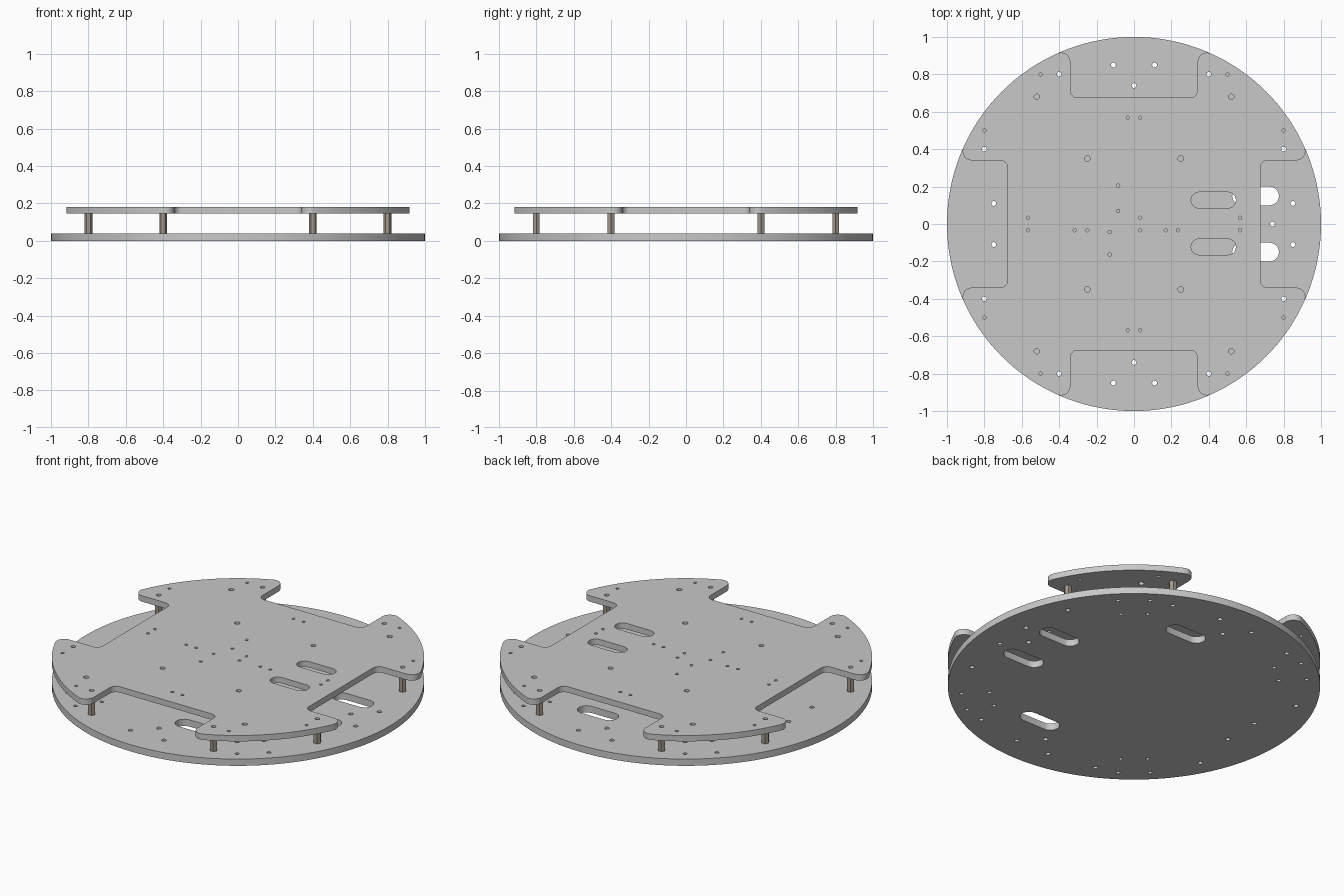
import bpy, bmesh, math
from math import pi, cos, sin, atan2, sqrt

if "Cube" in bpy.data.objects:
    bpy.data.objects.remove(bpy.data.objects["Cube"])


def material(name, rgb):
    m = bpy.data.materials.new(name)
    m.diffuse_color = (*rgb, 1)
    m.use_nodes = True
    m.node_tree.nodes["Principled BSDF"].inputs["Base Color"].default_value = m.diffuse_color
    return m


GREY = material("light grey plate", (0.58, 0.58, 0.58))
METAL = material("warm metal", (0.36, 0.32, 0.27))


def arc(cx, cy, r, a0, a1, n):
    return [(cx + r * cos(a0 + (a1 - a0) * k / n), cy + r * sin(a0 + (a1 - a0) * k / n))
            for k in range(n + 1)]


def circle(x, y, r, n=14):
    return arc(x, y, r, 0, 2 * pi, n)[:-1]


def slot(x0, x1, y0, y1):
    r, y = (y1 - y0) / 2, (y0 + y1) / 2
    return arc(x0 + r, y, r, pi / 2, 1.5 * pi, 10) + arc(x1 - r, y, r, -pi / 2, pi / 2, 10)


def plate(name, loops, z0, z1, mat):
    """Extrude an outline with inner holes between two heights."""
    cu = bpy.data.curves.new(name, 'CURVE')
    cu.dimensions, cu.fill_mode, cu.extrude = '2D', 'BOTH', (z1 - z0) / 2
    for pts in loops:
        s = cu.splines.new('POLY')
        s.points.add(len(pts) - 1)
        for p, (x, y) in zip(s.points, pts):
            p.co = (x, y, 0, 1)
        s.use_cyclic_u = True
    ob = bpy.data.objects.new(name, cu)
    bpy.context.collection.objects.link(ob)
    bpy.ops.object.select_all(action='DESELECT')
    ob.select_set(True)
    bpy.context.view_layer.objects.active = ob
    bpy.ops.object.convert(target='MESH')
    ob = bpy.context.view_layer.objects.active
    bm = bmesh.new()
    bm.from_mesh(ob.data)
    bmesh.ops.remove_doubles(bm, verts=bm.verts, dist=1e-5)
    bmesh.ops.translate(bm, verts=bm.verts, vec=(0, 0, (z0 + z1) / 2))
    bmesh.ops.recalc_face_normals(bm, faces=bm.faces)
    bm.to_mesh(ob.data)
    bm.free()
    ob.data.materials.clear()
    ob.data.materials.append(mat)
    bpy.ops.object.shade_smooth_by_angle(angle=math.radians(30))
    return ob


def mirrored(x, y):
    return [(sx * x, sy * y) for sx in (1, -1) for sy in (1, -1)]


posts = mirrored(0.8, 0.4) + mirrored(0.4, 0.8)
post_holes = [circle(x, y, 0.013) for x, y in posts]

# Base plate: round, with wheel slots, sensor holes and motor bracket holes
base = [circle(0, 0, 1, 144)] + post_holes
for s in (1, -1):
    base.append(slot(0.525, 0.775, s * 0.15 - 0.05, s * 0.15 + 0.05))
    base.append(slot(0.025, 0.275, s * 0.61 - 0.05, s * 0.61 + 0.05))
    base += [circle(0.11, s * 0.85, 0.013), circle(-0.11, s * 0.85, 0.013),
             circle(0, s * 0.74, 0.013), circle(0.85, s * 0.11, 0.013),
             circle(-0.75, s * 0.11, 0.013)]
base.append(circle(0.74, 0, 0.013))
for a in (50, 130, 230, 310):
    for r in (0.78, 0.93):
        for d in (-5.3, 5.3):
            t = math.radians(a + d)
            base.append(circle(r * cos(t), r * sin(t), 0.011))
plate("base_plate", base, 0, 0.04, GREY)

# Top plate outline: disc with four rounded notches
h, d, i, f = 0.34, 0.675, 0.04, 0.05
cx = sqrt((1 - f) ** 2 - (h + f) ** 2)
ang = atan2(h + f, cx)
half = arc(d + i, h - i, i, pi, pi / 2, 8) + arc(cx, h + f, f, -pi / 2, ang, 10)
rim = arc(0, 0, 1, ang, pi / 2 - ang, 24)[1:-1]
quarter = half + rim + [(y, x) for x, y in reversed(half)]
outline = []
for k in range(4):
    c, s = (1, 0, -1, 0)[k], (0, 1, 0, -1)[k]
    outline += [(c * x - s * y, s * x + c * y) for x, y in quarter]

# Top plate holes and cable slots
top = [outline] + post_holes
top += [slot(0.305, 0.545, 0.085, 0.17), slot(0.305, 0.545, -0.165, -0.08)]
top += [circle(x, y, 0.009) for x, y in mirrored(0.5, 0.8) + mirrored(0.8, 0.5)]
top += [circle(x, y, 0.015) for x, y in mirrored(0.52, 0.68) + mirrored(0.25, 0.35)]
small = mirrored(0.033, 0.568) + mirrored(0.567, 0.033) + [
    (-0.085, 0.205), (-0.085, 0.07), (-0.13, -0.043), (-0.13, -0.163),
    (0.033, 0.033), (0.033, -0.033), (-0.317, -0.033), (-0.25, -0.033),
    (0.17, -0.033), (0.235, -0.033)]
top += [circle(x, y, 0.009) for x, y in small]
plate("top_plate", top, 0.145, 0.18, GREY)

# Hollow hexagonal standoffs between the plates
for n, (x, y) in enumerate(posts):
    plate(f"standoff_{n + 1}", [circle(x, y, 0.021, 6), circle(x, y, 0.013)],
          0.04, 0.145, METAL)
